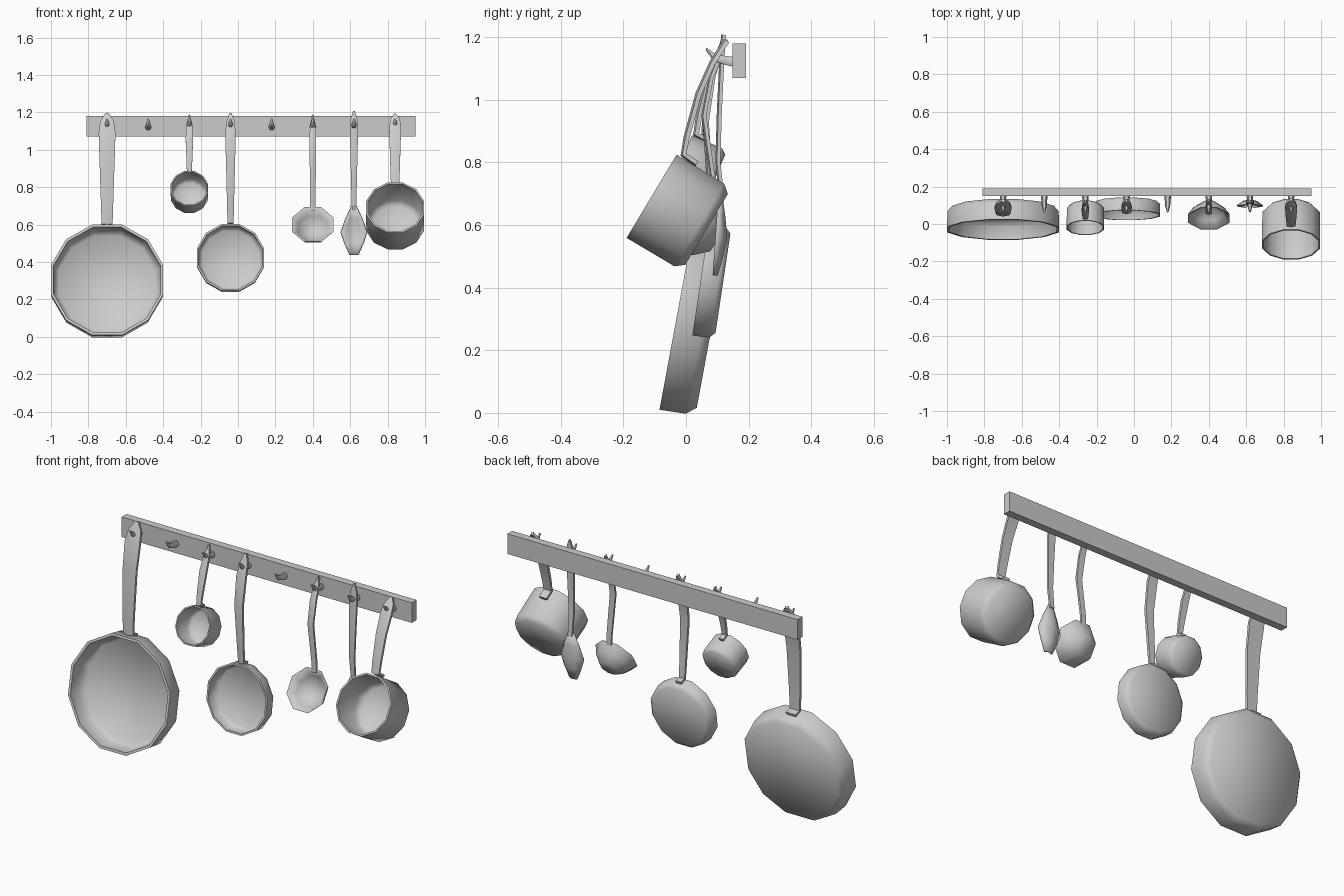
import bpy, bmesh, math
from mathutils import Vector

if "Cube" in bpy.data.objects:
    bpy.data.objects.remove(bpy.data.objects["Cube"])

metal = bpy.data.materials.new("light_grey_metal")
metal.use_nodes = True
GREY = (0.6, 0.6, 0.6, 1)
metal.diffuse_color = GREY
metal.node_tree.nodes["Principled BSDF"].inputs["Base Color"].default_value = GREY


def finish(name, bm, angle=60):
    bmesh.ops.recalc_face_normals(bm, faces=bm.faces)
    mesh = bpy.data.meshes.new(name)
    bm.to_mesh(mesh)
    bm.free()
    mesh.materials.append(metal)
    ob = bpy.data.objects.new(name, mesh)
    bpy.context.collection.objects.link(ob)
    bpy.ops.object.select_all(action="DESELECT")
    ob.select_set(True)
    bpy.context.view_layer.objects.active = ob
    bpy.ops.object.shade_smooth_by_angle(angle=math.radians(angle))
    return ob


def loft(name, rings, angle=60):
    """Skin a list of closed rings and cap both ends."""
    bm = bmesh.new()
    rows = [[bm.verts.new(p) for p in ring] for ring in rings]
    n = len(rows[0])
    for a, b in zip(rows, rows[1:]):
        for i in range(n):
            j = (i + 1) % n
            bm.faces.new((a[i], a[j], b[j], b[i]))
    bm.faces.new(rows[0])
    bm.faces.new(rows[-1])
    return finish(name, bm, angle)


def vessel(name, x, y, z, tilt, outer, wall, sides=12):
    """Open bowl; outer is (flat radius, depth) from rim to base, tilted forward."""
    t = math.radians(tilt)
    inner = [(outer[0][0] - wall, 0)] + [(r - wall, d - wall) for r, d in outer[1:]]
    rings = []
    for r, d in list(reversed(outer)) + inner:
        ring = []
        for i in range(sides):
            a = 2 * math.pi * (i + 0.5) / sides
            cr = r / math.cos(math.pi / sides)
            u = cr * math.sin(a)
            ring.append((x + cr * math.cos(a),
                         y + u * math.sin(t) + d * math.cos(t),
                         z + u * math.cos(t) - d * math.sin(t)))
        rings.append(ring)
    return loft(name, rings)


def handle(name, x, path, base, wide, thick=0.01):
    """Flat bar with a crowned front, widening upward to a pointed tip."""
    pts = [Vector((0, y, z)) for y, z in path]
    pts.insert(-1, pts[-2].lerp(pts[-1], 0.6))
    z0, z1 = pts[0].z, pts[-3].z
    rings = []
    for i, p in enumerate(pts):
        d = (pts[min(i + 1, len(pts) - 1)] - pts[max(i - 1, 0)]).normalized()
        front = Vector((0, -d.z, d.y))
        w = base + (wide - base) * min(1, max(0, (p.z - z0) / (z1 - z0)))
        if i == len(pts) - 2:
            w = wide * 0.8
        if i == len(pts) - 1:
            w = wide * 0.2
        section = [(-w, -thick), (w, -thick), (w, thick * 0.4), (0, thick), (-w, thick * 0.4)]
        rings.append([Vector((x + sx, 0, 0)) + p + front * f for sx, f in section])
    return loft(name, rings, 50)


# Wall rail
bm = bmesh.new()
bmesh.ops.create_cube(bm, size=1)
for v in bm.verts:
    v.co = Vector((0.07 + v.co.x * 1.76, 0.17 + v.co.y * 0.042, 1.125 + v.co.z * 0.11))
finish("wall_rail", bm, 30)

# Evenly spaced upturned hooks
for k in range(8):
    hx = -0.7 + 0.22 * k
    rings = []
    for y, z, r in ((0.152, 1.122, 0.018), (0.095, 1.132, 0.013), (0.064, 1.163, 0.005)):
        rings.append([(hx + r * math.cos(i * math.pi / 3), y + 0.3 * r * math.sin(i * math.pi / 3),
                       z + r * math.sin(i * math.pi / 3)) for i in range(6)])
    loft("hook_%d" % (k + 1), rings)

# Large frying pan
vessel("large_pan", -0.7, -0.03, 0.305, 10.5,
       [(0.3, 0), (0.297, 0.085), (0.272, 0.116)], 0.014)
handle("large_pan_handle", -0.7,
       [(0.09, 0.59), (0.05, 0.605), (0.05, 0.7), (0.062, 0.95), (0.085, 1.09), (0.125, 1.195)],
       0.029, 0.045)

# Small frying pan
vessel("small_pan", -0.04, 0.047, 0.425, 8.5,
       [(0.18, 0), (0.178, 0.055), (0.16, 0.072)], 0.01)
handle("small_pan_handle", -0.04,
       [(0.12, 0.6), (0.085, 0.612), (0.08, 0.68), (0.063, 0.93), (0.085, 1.08), (0.125, 1.195)],
       0.016, 0.028)

# Small saucepan
vessel("small_pot", -0.26, -0.02, 0.795, 23,
       [(0.1, 0), (0.099, 0.105), (0.085, 0.122)], 0.007)
handle("small_pot_handle", -0.26,
       [(0.065, 0.873), (0.032, 0.89), (0.042, 0.95), (0.07, 1.06), (0.12, 1.185)],
       0.013, 0.02)

# Large saucepan
vessel("large_pot", 0.84, -0.11, 0.692, 31,
       [(0.155, 0), (0.154, 0.178), (0.132, 0.205)], 0.009)
handle("large_pot_handle", 0.84,
       [(0.035, 0.795), (-0.008, 0.825), (0.002, 0.88), (0.04, 1.02), (0.085, 1.12), (0.13, 1.19)],
       0.022, 0.032)

# Ladle
vessel("ladle_bowl", 0.4, 0.03, 0.6, 32,
       [(0.11, 0), (0.085, 0.045), (0.045, 0.085)], 0.006, 8)
handle("ladle_handle", 0.4,
       [(0.088, 0.675), (0.09, 0.72), (0.057, 0.95), (0.08, 1.07), (0.125, 1.185)],
       0.014, 0.018, 0.008)

# Spoon bowl: dished grid following a teardrop outline
bm = bmesh.new()
rows = []
for z, w in ((0.44, 0.023), (0.5, 0.05), (0.56, 0.07), (0.63, 0.045), (0.7, 0.013)):
    lean = 0.088 + 0.07 * (z - 0.44)
    rows.append([bm.verts.new((0.62 + w * u, lean + 0.032 * (1 - u * u) * w / 0.07, z))
                 for u in (-1, -0.5, 0, 0.5, 1)])
for a, b in zip(rows, rows[1:]):
    for i in range(4):
        bm.faces.new((a[i], a[i + 1], b[i + 1], b[i]))
bowl = finish("spoon_bowl", bm)
shell = bowl.modifiers.new("thickness", "SOLIDIFY")
shell.thickness = 0.007
shell.offset = 0
handle("spoon_handle", 0.62,
       [(0.115, 0.68), (0.102, 0.8), (0.106, 0.95), (0.113, 1.1), (0.12, 1.208)],
       0.012, 0.022, 0.008)
